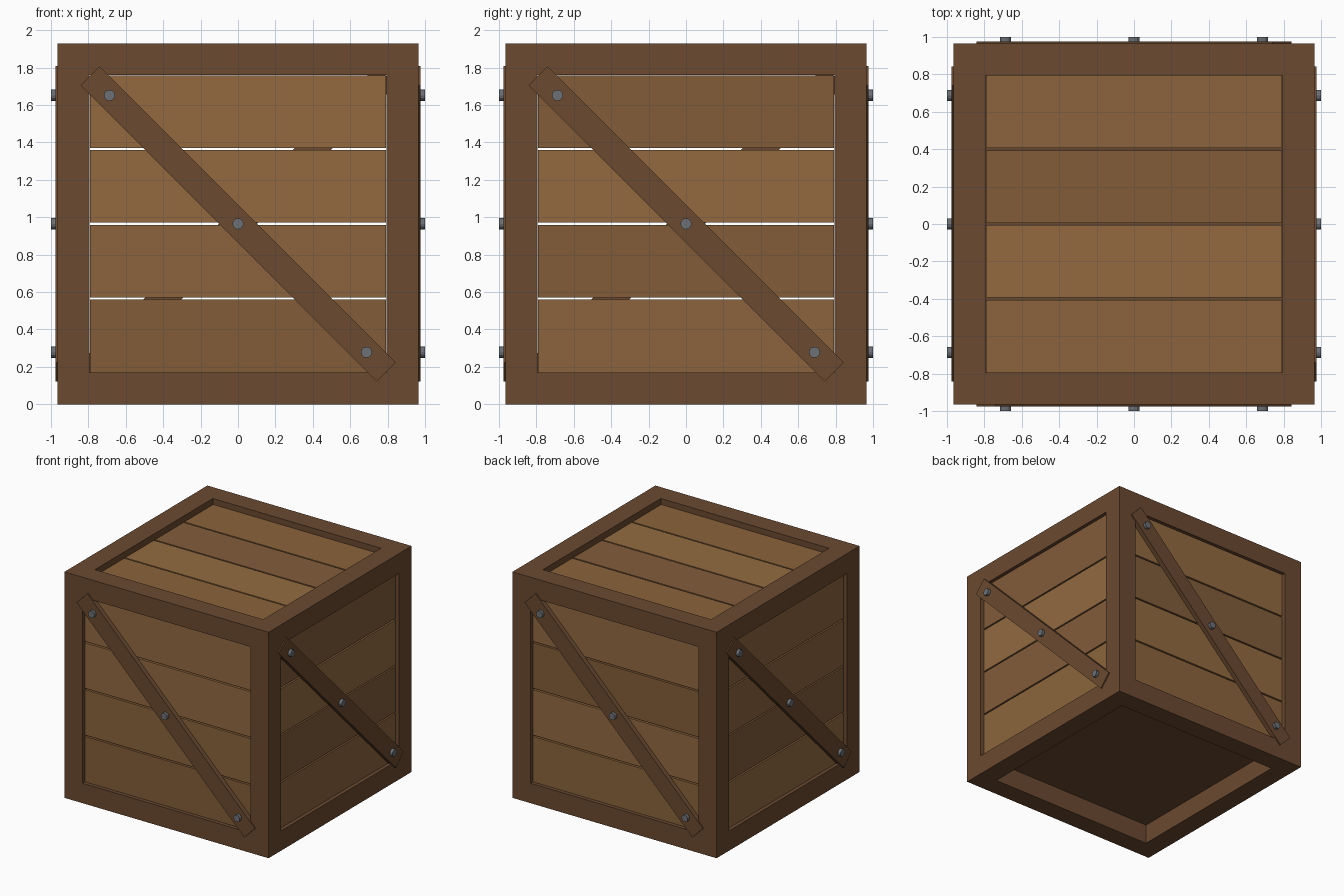
import bpy, bmesh
from math import radians
from mathutils import Matrix, Vector

if "Cube" in bpy.data.objects:
    bpy.data.objects.remove(bpy.data.objects["Cube"])

H = 0.965            # half size of the frame cube, also its centre height
BEAM = 0.17          # beam width
INNER = H - BEAM     # half size of the openings
PITCH, GAP = 0.4, 0.012


def material(name, rgb):
    m = bpy.data.materials.new(name)
    linear = [((c / 255 + 0.055) / 1.055) ** 2.4 for c in rgb]
    m.diffuse_color = (*linear, 1)
    m.use_nodes = True
    m.node_tree.nodes["Principled BSDF"].inputs["Base Color"].default_value = m.diffuse_color
    return m


FRAME = material("dark_wood", (107, 74, 48))
STEEL = material("steel", (108, 112, 118))
WOOD = [material("plank_light", (147, 106, 64)),
        material("plank_mid", (139, 100, 60)),
        material("plank_deep", (130, 92, 57))]


def add_object(name, bm, mat):
    me = bpy.data.meshes.new(name)
    bm.to_mesh(me)
    bm.free()
    if mat:
        me.materials.append(mat)
    ob = bpy.data.objects.new(name, me)
    bpy.context.collection.objects.link(ob)
    return ob


def box(name, centre, size, mat, turn=Matrix(), tilt=Matrix()):
    bm = bmesh.new()
    m = turn @ Matrix.Translation(centre) @ tilt @ Matrix.Diagonal((*size, 1))
    bmesh.ops.create_cube(bm, size=1, matrix=m)
    return add_object(name, bm, mat)


# Frame: a cube with a square tunnel cut along each axis
frame = box("frame", (0, 0, H), (2 * H,) * 3, FRAME)
cutters = []
for axis in range(3):
    size = Vector((2 * INNER,) * 3)
    size[axis] = 3
    cut = box("frame_cutter", (0, 0, H), size, None)
    cut.hide_render = True
    mod = frame.modifiers.new("tunnel", 'BOOLEAN')
    mod.operation = 'DIFFERENCE'
    mod.solver = 'EXACT'
    mod.object = cut
    cutters.append(cut)
bpy.context.view_layer.update()
graph = bpy.context.evaluated_depsgraph_get()
cut_mesh = bpy.data.meshes.new_from_object(frame.evaluated_get(graph))
frame.modifiers.clear()
frame.data = cut_mesh
for cut in cutters:
    bpy.data.objects.remove(cut)

# Four sides: planks, diagonal brace and bolts, turned around z
plank_length = 2 * INNER - 0.01
plank_width = PITCH - GAP
shades = [(2, 1, 0, 0), (1, 2, 0, 2), (1, 0, 2, 0), (0, 2, 1, 1)]
for k, side in enumerate(("front", "right", "back", "left")):
    turn = Matrix.Rotation(radians(90 * k), 4, 'Z')
    for i in range(4):
        z = H + (i - 1.5) * PITCH
        box(f"{side}_plank", (0, -0.915, z), (plank_length, 0.04, plank_width),
            WOOD[shades[k][i]], turn)
    box(f"{side}_brace", (0, -0.9525, H), (2.24, 0.045, 0.145), FRAME, turn,
        Matrix.Rotation(radians(45), 4, 'Y'))
    for t in (-0.687, 0, 0.687):
        bm = bmesh.new()
        m = (turn @ Matrix.Translation((t, -0.98, H - t))
             @ Matrix.Rotation(radians(90), 4, 'X'))
        bmesh.ops.create_cone(bm, cap_ends=True, segments=12, radius1=0.03,
                              radius2=0.03, depth=0.04, matrix=m)
        add_object(f"{side}_bolt", bm, STEEL)

# Lid planks, sunk slightly below the frame top
for i, shade in enumerate((1, 0, 2, 1)):
    box("lid_plank", (0, (i - 1.5) * PITCH, 2 * H - 0.07),
        (plank_length, plank_width, 0.04), WOOD[shade])

# Floor panel, resting at the upper edge of the bottom beams
box("floor_panel", (0, 0, BEAM + 0.015), (2 * INNER + 0.02, 2 * INNER + 0.02, 0.03), FRAME)
